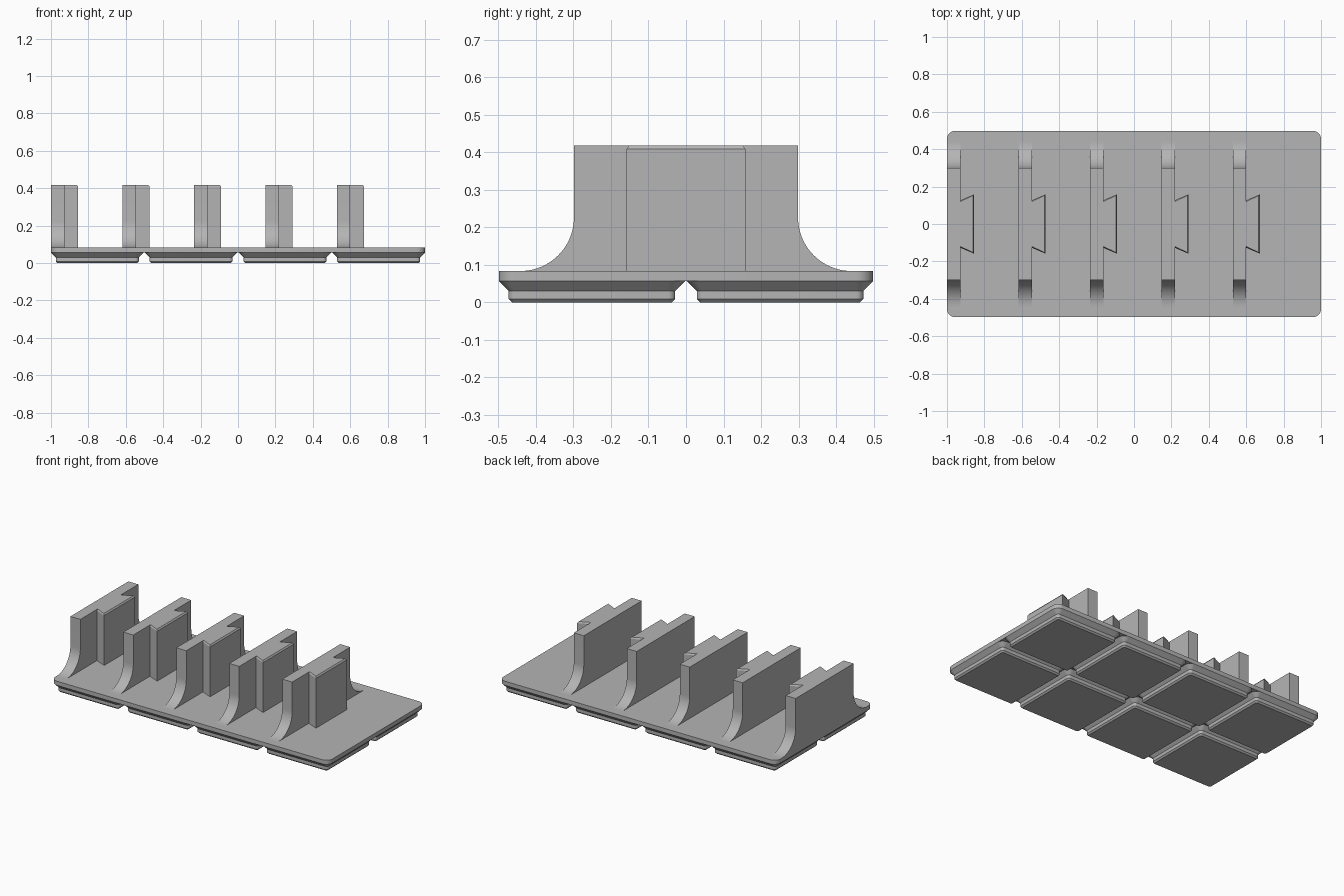
import bpy
import bmesh
import math

MM = 2 / 167.5  # the block is 167.5 mm long

if "Cube" in bpy.data.objects:
    bpy.data.objects.remove(bpy.data.objects["Cube"])

grey = bpy.data.materials.new("plain grey")
grey.use_nodes = True
colour = (0.46, 0.46, 0.46, 1)
grey.diffuse_color = colour
grey.node_tree.nodes["Principled BSDF"].inputs["Base Color"].default_value = colour


def loft(name, rings):
    """Skin a stack of equal-length rings and cap both ends."""
    bm = bmesh.new()
    loops = [[bm.verts.new([c * MM for c in p]) for p in ring] for ring in rings]
    n = len(loops[0])
    for a, b in zip(loops, loops[1:]):
        for i in range(n):
            j = (i + 1) % n
            bm.faces.new((a[i], a[j], b[j], b[i]))
    bm.faces.new(loops[0][::-1])
    bm.faces.new(loops[-1])
    bmesh.ops.recalc_face_normals(bm, faces=bm.faces)
    mesh = bpy.data.meshes.new(name)
    bm.to_mesh(mesh)
    bm.free()
    mesh.materials.append(grey)
    obj = bpy.data.objects.new(name, mesh)
    bpy.context.collection.objects.link(obj)
    bpy.ops.object.select_all(action="DESELECT")
    obj.select_set(True)
    bpy.context.view_layer.objects.active = obj
    bpy.ops.object.shade_smooth_by_angle(angle=math.radians(25))
    return obj


def rounded_rect(cx, cy, hx, hy, r, z, steps=8):
    ring = []
    for q, (sx, sy) in enumerate([(1, 1), (-1, 1), (-1, -1), (1, -1)]):
        for k in range(steps + 1):
            a = math.pi / 2 * (q + k / steps)
            ring.append((cx + sx * (hx - r) + r * math.cos(a),
                         cy + sy * (hy - r) + r * math.sin(a), z))
    return ring


# Base plate
FOOT_TOP, DECK, TOP = 4.75, 7, 35
loft("base_plate", [rounded_rect(0, 0, 83.75, 41.75, 3.75, z) for z in (FOOT_TOP, DECK)])

# Stepped feet: half width, corner radius, height
FOOT = [(17.8, 0.8, 0), (18.6, 1.6, 0.8), (18.6, 1.6, 2.6), (20.75, 3.75, FOOT_TOP)]
for i in range(4):
    for j in range(2):
        cx, cy = 42 * (i - 1.5), 42 * (j - 0.5)
        loft(f"foot_{i}_{j}", [rounded_rect(cx, cy, h, h, r, z) for h, r, z in FOOT])

# Upright walls with flared ends, each carrying a dovetail rail
HALF, FLARE, WALL = 25, 12, 6
arc = [(HALF + FLARE * (1 - math.cos(a)), DECK + FLARE * (1 - math.sin(a)))
       for a in (math.pi / 2 * k / 20 for k in range(21))]
side = [(HALF, TOP)] + arc
outline = side + [(-y, z) for y, z in reversed(side)]


def rail_ring(x, inset, z):
    root, tip, depth = 10.6 - inset, 13.3 - inset, 12.2 - inset
    return [(x + 5.9, -root, z), (x + depth, -tip, z),
            (x + depth, tip, z), (x + 5.9, root, z)]


for i in range(5):
    x = -83.75 + 32 * i
    loft(f"wall_{i}", [[(px, y, z) for y, z in outline] for px in (x, x + WALL)])
    loft(f"dovetail_rail_{i}", [rail_ring(x, 0, DECK), rail_ring(x, 0, TOP - 0.8),
                                rail_ring(x, 0.6, TOP)])
